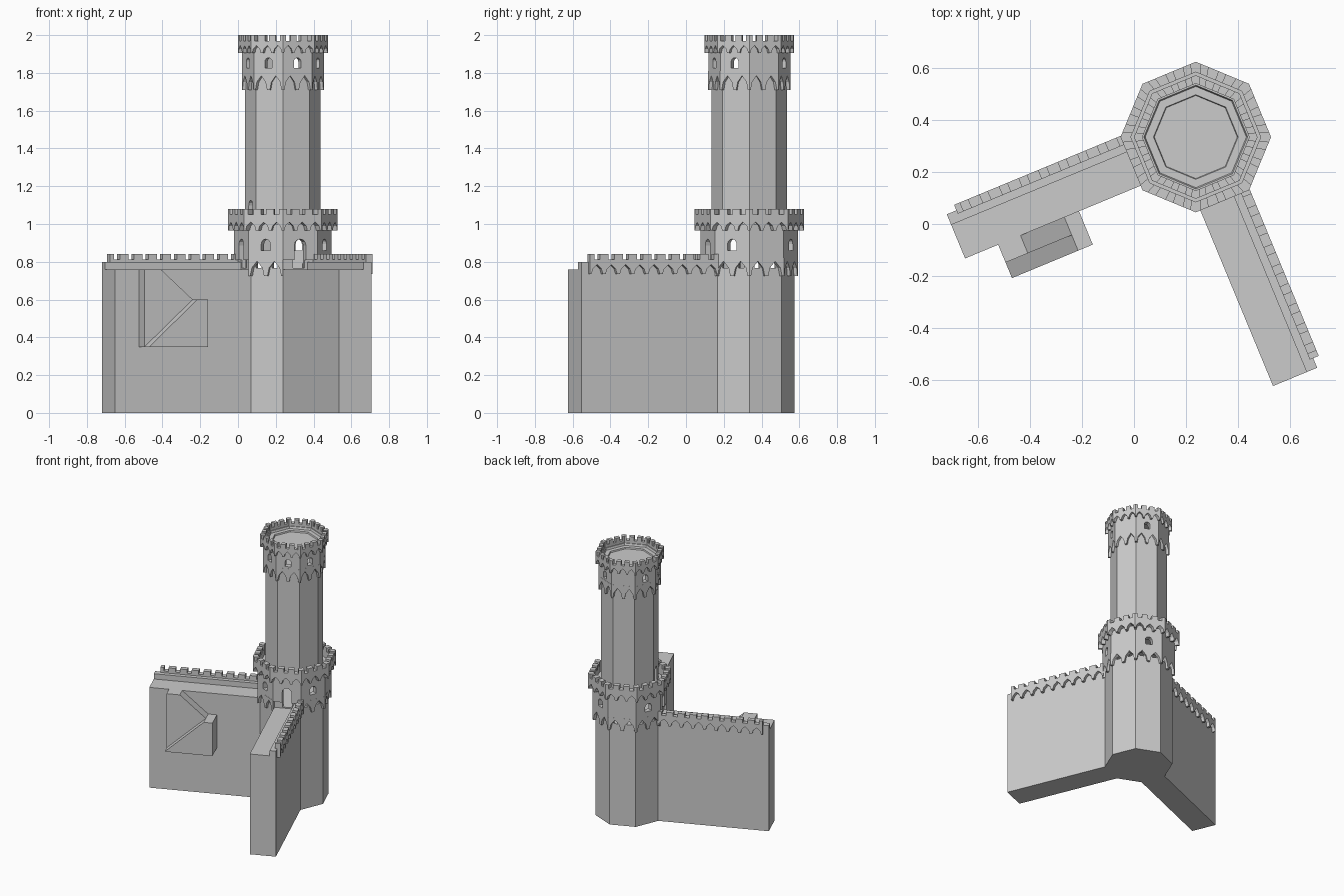
import bpy, bmesh, math
from mathutils import Matrix, Vector

if "Cube" in bpy.data.objects:
    bpy.data.objects.remove(bpy.data.objects["Cube"])

CX, CY = 0.238, 0.335              # tower centre
C8 = math.cos(math.pi / 8)         # apothem / circumradius of an octagon
FACES = [22.5 + 45 * k for k in range(8)]
DOORS = (202.5, 292.5)             # faces where the walls join
BLIND = (22.5, 112.5)              # faces without windows


def direction(deg):
    a = math.radians(deg)
    return Vector((math.cos(a), math.sin(a), 0))


def frame(xdeg, ydeg):
    """Local axes at the tower centre: x and y along given headings."""
    m = Matrix.Identity(4)
    m.col[0][:3] = direction(xdeg)
    m.col[1][:3] = direction(ydeg)
    m.col[3][:3] = (CX, CY, 0)
    return m


def face_frame(deg):
    return frame(deg + 90, deg)


def prism(bm, pts, a, b, m, sa=1.0):
    """Extrude an (x, z) outline from depth a to depth b; sa narrows end a."""
    lo = [bm.verts.new(m @ Vector((x * sa, a, z))) for x, z in pts]
    hi = [bm.verts.new(m @ Vector((x, b, z))) for x, z in pts]
    bm.faces.new(lo)
    bm.faces.new(hi[::-1])
    n = len(pts)
    for i in range(n):
        j = (i + 1) % n
        bm.faces.new((lo[i], hi[i], hi[j], lo[j]))


def lathe(bm, profile):
    """Closed eight-sided solid from (radius, z) points, bottom to top."""
    rings = [[bm.verts.new((CX + r * math.cos(k * math.pi / 4),
                            CY + r * math.sin(k * math.pi / 4), z))
              for k in range(8)] for r, z in profile]
    bm.faces.new(rings[0][::-1])
    bm.faces.new(rings[-1])
    for p, q in zip(rings, rings[1:]):
        for k in range(8):
            j = (k + 1) % 8
            bm.faces.new((p[k], p[j], q[j], q[k]))


def finish(bm, name):
    bmesh.ops.recalc_face_normals(bm, faces=bm.faces)
    me = bpy.data.meshes.new(name)
    bm.to_mesh(me)
    bm.free()
    ob = bpy.data.objects.new(name, me)
    bpy.context.collection.objects.link(ob)
    return ob


def carve(ob, cutters):
    for c in cutters:
        mod = ob.modifiers.new("cut", 'BOOLEAN')
        mod.operation, mod.solver, mod.object = 'DIFFERENCE', 'EXACT', c
    bpy.context.view_layer.update()
    dg = bpy.context.evaluated_depsgraph_get()
    me = bpy.data.meshes.new_from_object(ob.evaluated_get(dg))
    ob.modifiers.clear()
    ob.data = me
    for c in cutters:
        bpy.data.objects.remove(c)


def arch(x, w, z0, z1):
    """Round-headed opening outline centred on x."""
    h = w / 2
    pts = [(x - h, z0), (x + h, z0)]
    return pts + [(x + h * math.cos(t * math.pi / 6),
                   z1 - h + h * math.sin(t * math.pi / 6)) for t in range(7)]


def band(x0, x1, n, zb, zt, zg, zm=None):
    """Pointed corbel arches below, optional merlons above."""
    p = (x1 - x0) / n
    low = [(0, zb), (.1, zb), (.2, zb + .55 * (zt - zb)), (.5, zt),
           (.8, zb + .55 * (zt - zb)), (.9, zb)]
    pts = [(x0 + (i + f) * p, z) for i in range(n) for f, z in low]
    pts.append((x1, zb))
    if zm is None:
        return pts + [(x1, zg), (x0, zg)]
    pts.append((x1, zm))
    for i in reversed(range(n)):
        pts += [(x0 + (i + f) * p, z) for f, z in
                ((.7, zm), (.7, zg), (.3, zg), (.3, zm))]
    return pts + [(x0, zm)]


def octagon_band(name, n, r_in, r_out, zb, zt, zg, zm=None, skip=()):
    bm = bmesh.new()
    h = r_out * math.sin(math.pi / 8)
    for a in FACES:
        if a not in skip:
            prism(bm, band(-h, h, n, zb, zt, zg, zm), r_in * C8, r_out * C8,
                  face_frame(a), r_in / r_out)
    return finish(bm, name)


# lower tower shaft
bm = bmesh.new()
lathe(bm, [(.24, 0), (.24, .74)])
finish(bm, "lower_shaft")

# lower guard room: hollow drum with doors, windows and drop holes
bm = bmesh.new()
lathe(bm, [(.24, .74), (.24, .81), (.258, .81), (.258, 1.0)])
drum = finish(bm, "lower_guard_room")
bm = bmesh.new()
lathe(bm, [(.215, .765), (.215, .95)])
room = finish(bm, "room_cutter")
bm = bmesh.new()
for a in FACES:
    m = face_frame(a)
    if a in DOORS:
        prism(bm, arch(0, .066, .768, .92), .17, .28, m)
        continue
    if a not in BLIND:
        prism(bm, arch(0, .052, .86, .92), .17, .28, m)
    for x in (-.046, .046):
        prism(bm, arch(x, .032, .768, .803), .17, .28, m)
carve(drum, [room, finish(bm, "opening_cutter")])
octagon_band("lower_corbels", 2, .236, .2585, .725, .803, .82, skip=DOORS)
octagon_band("lower_battlements", 3, .25, .29, .965, 1.01, 1.05, 1.08)

# upper tower shaft with its gallery door
bm = bmesh.new()
lathe(bm, [(.2, .96), (.2, 1.76)])
shaft = finish(bm, "upper_shaft")
bm = bmesh.new()
prism(bm, arch(0, .055, 1.001, 1.125), .155, .25, face_frame(202.5))
carve(shaft, [finish(bm, "door_cutter")])

# upper guard room and roof terrace
bm = bmesh.new()
lathe(bm, [(.2, 1.76), (.2, 1.80), (.217, 1.80), (.217, 1.95), (.2, 1.95),
           (.195, 1.935), (.163, 1.935), (.16, 1.925)])
top = finish(bm, "upper_guard_room")
bm = bmesh.new()
lathe(bm, [(.175, 1.775), (.175, 1.905)])
room = finish(bm, "top_room_cutter")
bm = bmesh.new()
for a in FACES:
    if a not in BLIND:
        prism(bm, arch(0, .042, 1.825, 1.88), .14, .24, face_frame(a))
carve(top, [room, finish(bm, "window_cutter")])
octagon_band("upper_corbels", 2, .196, .2175, 1.71, 1.785, 1.81)
octagon_band("upper_battlements", 3, .206, .238, 1.905, 1.945, 1.97, 2.0)

# two curtain walls with outer ledge and battlements
for side, u, v in (("left", 202.5, 292.5), ("right", 292.5, 202.5)):
    bm = bmesh.new()
    prism(bm, [(-.092, 0), (.092, 0), (.092, .76), (-.048, .76),
               (-.048, .80), (-.092, .80)], .216, 1.0, frame(v, u))
    finish(bm, side + "_wall")
    bm = bmesh.new()
    prism(bm, band(.225, .96, 9, .735, .785, .813, .84), -.115, -.078,
          frame(u, v))
    finish(bm, side + "_wall_battlements")

# stair ramps against the left wall
m = frame(202.5, 292.5)
bm = bmesh.new()
prism(bm, [(.525, .35), (.862, .35), (.862, .76), (.769, .76), (.586, .60),
           (.525, .60)], .09, .166, m)
finish(bm, "stair_upper_flight")
bm = bmesh.new()
prism(bm, [(.525, .35), (.862, .35), (.586, .60), (.525, .60)], .166, .231, m)
finish(bm, "stair_lower_flight")
